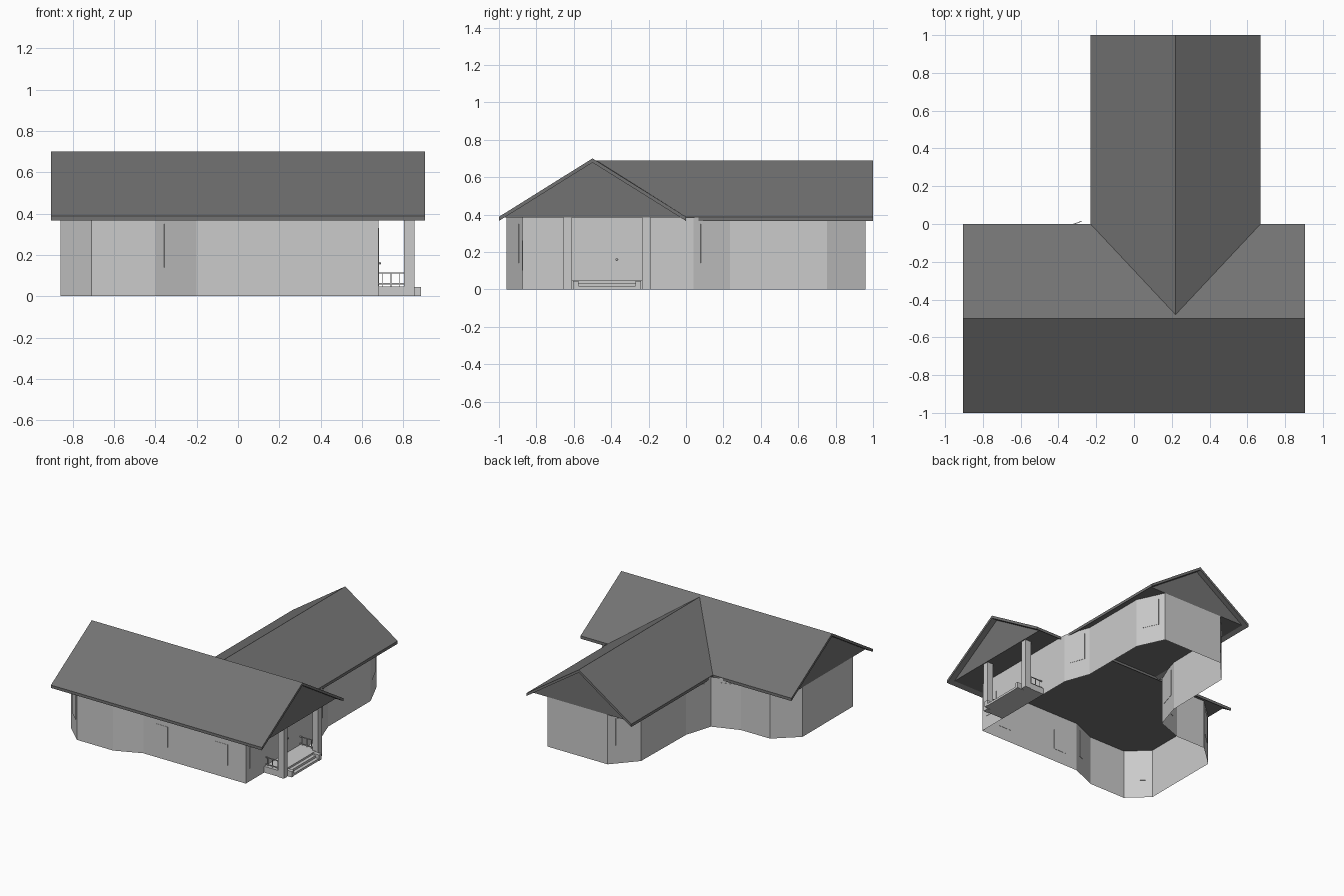
import bpy
import bmesh
import math
from mathutils import Vector

if "Cube" in bpy.data.objects:
    bpy.data.objects.remove(bpy.data.objects["Cube"])


def material(name, v):
    m = bpy.data.materials.new(name)
    m.diffuse_color = (v, v, v, 1)
    m.use_nodes = True
    m.node_tree.nodes["Principled BSDF"].inputs["Base Color"].default_value = m.diffuse_color
    return m


ROOF = material("roof_grey", 0.17)
STONE = material("wall_grey", 0.56)


def mesh_object(name, verts, faces, mat):
    mesh = bpy.data.meshes.new(name)
    mesh.from_pydata(verts, [], faces)
    bm = bmesh.new()
    bm.from_mesh(mesh)
    bmesh.ops.recalc_face_normals(bm, faces=bm.faces)
    bm.to_mesh(mesh)
    bm.free()
    mesh.materials.append(mat)
    ob = bpy.data.objects.new(name, mesh)
    bpy.context.collection.objects.link(ob)
    return ob


def box(name, lo, hi):
    bpy.ops.mesh.primitive_cube_add(size=1, location=[(a + b) / 2 for a, b in zip(lo, hi)])
    ob = bpy.context.object
    ob.name = name
    ob.scale = [b - a for a, b in zip(lo, hi)]
    ob.data.materials.append(STONE)
    return ob


def slab(name, pts, drop=0.022):
    """Sloping panel with a vertical thickness."""
    n = len(pts)
    verts = [Vector(p) for p in pts] + [Vector(p) - Vector((0, 0, drop)) for p in pts]
    sides = [(i, (i + 1) % n, n + (i + 1) % n, n + i) for i in range(n)]
    return mesh_object(name, verts, [range(n), range(n, 2 * n)] + sides, ROOF)


EAVE, RIDGE, WALL = 0.388, 0.70, 0.385

# Main roof, ridge along x
R, Y = 0.905, -0.5
for side, y in (("front", -1.0), ("back", 0.0)):
    slab("main_roof_" + side, [(-R, y, EAVE), (R, y, EAVE), (R, Y, RIDGE), (-R, Y, RIDGE)])

# Rear wing roof, ridge along y, with valleys cut into the main roof
WX, WR = 0.22, 0.69
for side, x in (("left", -0.23), ("right", 0.67)):
    slab("wing_roof_" + side, [(x, 1, EAVE), (x, 0, EAVE), (WX, -0.48, WR), (WX, 1, WR)])

# Gable triangles
for side, x in (("left", -0.86), ("right", 0.86)):
    mesh_object("gable_" + side, [(x, -0.98, WALL), (x, -0.02, WALL), (x, Y, RIDGE - 0.02)], [(0, 1, 2)], ROOF)
mesh_object("gable_rear", [(-0.21, 0.96, WALL), (0.65, 0.96, WALL), (WX, 0.96, WR - 0.02)], [(0, 1, 2)], ROOF)

# Flat ceilings
mesh_object("main_ceiling", [(-0.86, -0.98, WALL), (0.86, -0.98, WALL), (0.86, -0.02, WALL), (-0.86, -0.02, WALL)],
            [(3, 2, 1, 0)], ROOF)
mesh_object("wing_ceiling", [(-0.21, -0.02, WALL), (0.65, -0.02, WALL), (0.65, 0.96, WALL), (-0.21, 0.96, WALL)],
            [(3, 2, 1, 0)], ROOF)

# Outer walls, open below
plan = [(-0.86, -0.82), (-0.71, -0.96), (-0.40, -0.96), (-0.20, -0.875), (0.68, -0.875),
        (0.68, 0.04), (0.61, 0.235), (0.61, 0.755), (0.515, 0.96), (0.0, 0.96),
        (-0.16, 0.78), (-0.17, 0.24), (-0.235, 0.03), (-0.44, -0.045), (-0.69, -0.045), (-0.86, -0.20)]
n = len(plan)
mesh_object("walls", [(x, y, 0) for x, y in plan] + [(x, y, WALL) for x, y in plan],
            [(i, (i + 1) % n, n + (i + 1) % n, n + i) for i in range(n)], STONE)


# Windows lie almost flush with their wall segment
def window(i, t, width, z0, z1, name="window"):
    a, b = Vector(plan[i]), Vector(plan[(i + 1) % n])
    p = a.lerp(b, t)
    ob = box(name, (p.x - width / 2, p.y - 0.002, z0), (p.x + width / 2, p.y + 0.002, z1))
    d = b - a
    ob.rotation_euler.z = math.atan2(d.y, d.x)


for i in (0, 2, 5, 7, 9, 11, 12, 14):
    window(i, 0.5, 0.125, 0.14, 0.35)
for x in (-0.045, 0.47):
    window(3, (x + 0.20) / 0.88, 0.11, 0.10, 0.26)
window(4, 0.11, 0.11, 0.10, 0.26)

# Front door with knob
box("door", (0.676, -0.49, 0.05), (0.683, -0.35, 0.33))
bpy.ops.mesh.primitive_uv_sphere_add(segments=10, ring_count=6, radius=0.006, location=(0.687, -0.37, 0.16))
bpy.context.object.name = "door_knob"
bpy.context.object.data.materials.append(STONE)

# Porch deck and steps
box("porch_deck", (0.68, -0.65, 0), (0.83, -0.195, 0.048))
box("upper_step", (0.83, -0.575, 0.017), (0.856, -0.27, 0.034))
box("lower_step", (0.83, -0.575, 0), (0.882, -0.27, 0.017))

# Posts, step cheeks and railings on both sides of the porch
for side, s in (("front", -1), ("back", 1)):
    c = -0.4225 + s * 0.21
    box("post_" + side, (0.803, c - 0.023, 0), (0.853, c + 0.023, WALL))
    k = -0.4225 + s * 0.1675
    box("step_cheek_" + side, (0.82, k - 0.015, 0), (0.885, k + 0.015, 0.045))
    for z in (0.060, 0.113):
        box("rail_" + side, (0.68, c - 0.003, z - 0.003), (0.81, c + 0.003, z + 0.003))
    for j in range(3):
        x = 0.70 + 0.04 * j
        box("baluster_" + side, (x - 0.002, c - 0.002, 0.045), (x + 0.002, c + 0.002, 0.113))
